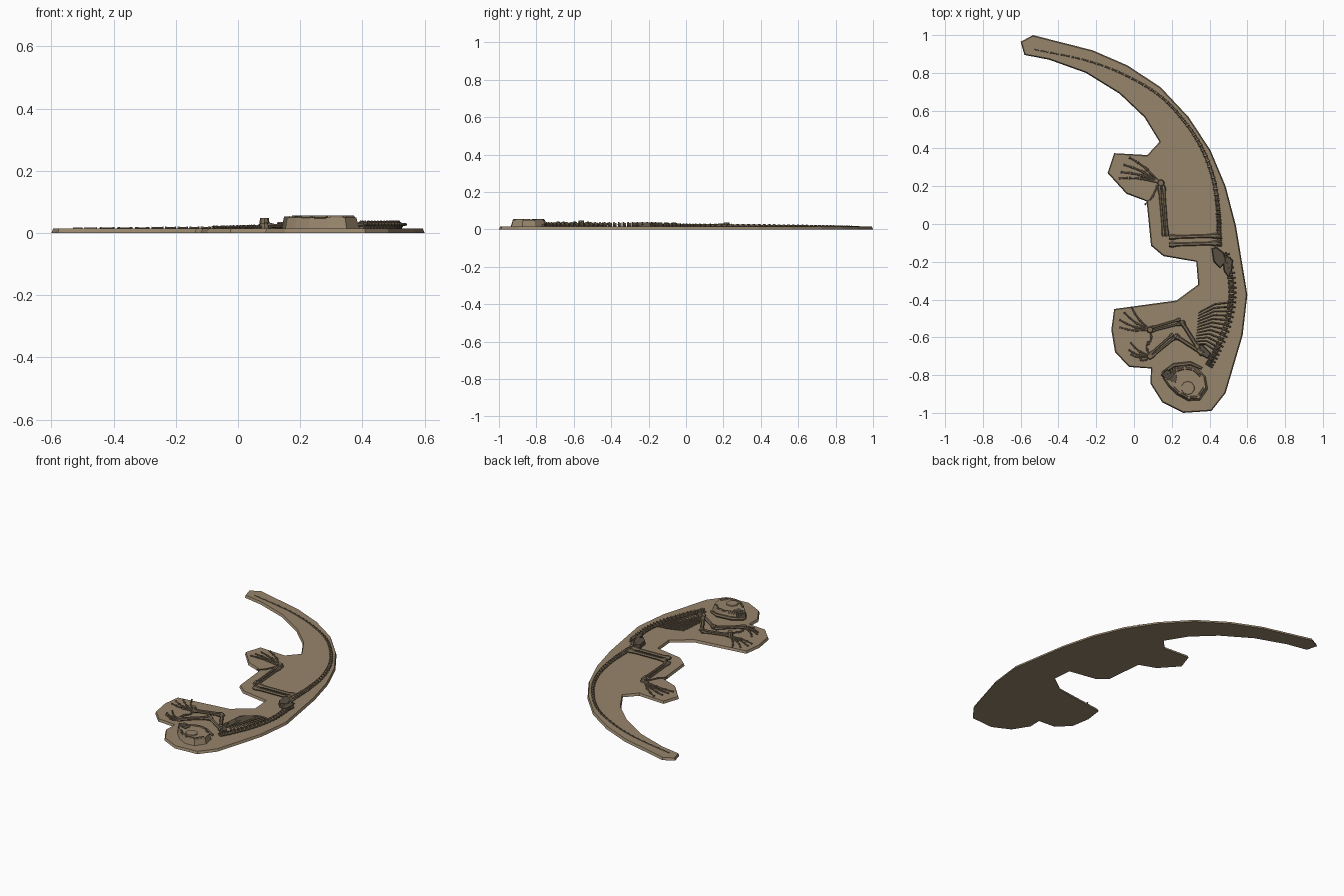
import bpy, bmesh, math
from mathutils import Vector

if "Cube" in bpy.data.objects:
    bpy.data.objects.remove(bpy.data.objects["Cube"])

TOP = 0.015


def material(name, rgb):
    m = bpy.data.materials.new(name)
    m.diffuse_color = (*rgb, 1)
    m.use_nodes = True
    m.node_tree.nodes["Principled BSDF"].inputs["Base Color"].default_value = m.diffuse_color
    return m


ROCK = material("rock", (0.31, 0.235, 0.15))
BONE = material("bone", (0.20, 0.15, 0.095))
DARK = material("dark_bone", (0.10, 0.08, 0.055))


def finish(bm, name, mat):
    bmesh.ops.recalc_face_normals(bm, faces=bm.faces)
    me = bpy.data.meshes.new(name)
    bm.to_mesh(me)
    bm.free()
    me.materials.append(mat)
    ob = bpy.data.objects.new(name, me)
    bpy.context.collection.objects.link(ob)
    return ob


def plate(bm, pts, z0, z1, inset=0.0):
    """Extruded outline whose top edge is pulled inward."""
    n = len(pts)
    p = [Vector(q) for q in pts]
    area = sum(p[i - 1].cross(p[i]) for i in range(n))
    s = 1 if area > 0 else -1
    low = [bm.verts.new((v.x, v.y, z0)) for v in p]
    high = []
    for i, v in enumerate(p):
        d1, d2 = (v - p[i - 1]).normalized(), (p[(i + 1) % n] - v).normalized()
        t = (d1 + d2).normalized()
        high.append(bm.verts.new((v.x - t.y * inset * s, v.y + t.x * inset * s, z1)))
    for i in range(n):
        j = (i + 1) % n
        bm.faces.new((low[i], low[j], high[j], high[i]))
    bm.faces.new(low[::-1])
    bm.faces.new(high)


def tube(bm, pts, radii, sides=6):
    """Faceted tube through 3D points, one radius per point."""
    pts = [Vector(q) for q in pts]
    rings = []
    for i, c in enumerate(pts):
        d = pts[min(i + 1, len(pts) - 1)] - pts[max(i - 1, 0)]
        side = Vector((-d.y, d.x, 0)).normalized()
        up = d.normalized().cross(side)
        rings.append([bm.verts.new(c + radii[i] * (side * math.cos(a) + up * math.sin(a)))
                      for a in (2 * math.pi * k / sides for k in range(sides))])
    for a, b in zip(rings, rings[1:]):
        for k in range(sides):
            j = (k + 1) % sides
            bm.faces.new((a[k], a[j], b[j], b[k]))
    bm.faces.new(rings[0])
    bm.faces.new(rings[-1])


def long_bone(bm, a, b, r, z=0.022, z2=None):
    """Limb bone with swollen ends."""
    a, b = Vector((*a, z)), Vector((*b, z if z2 is None else z2))
    tube(bm, [a.lerp(b, t) for t in (0, 0.06, 0.18, 0.82, 0.94, 1)],
         [r * k for k in (0.9, 1.35, 0.8, 0.8, 1.35, 0.9)])


def digit(bm, start, tip, bend=0.012, r=0.0055, parts=3):
    """Row of small finger bones along a gentle bend."""
    a, b = Vector(start), Vector(tip)
    n = Vector((-(b - a).y, (b - a).x)).normalized()
    at = lambda t: a.lerp(b, t) + n * bend * math.sin(math.pi * t)
    cuts = [0, 0.5, 0.76, 1] if parts == 3 else [0, 0.55, 1]
    for s, e in zip(cuts, cuts[1:]):
        long_bone(bm, at(s), at(e - 0.02), r * (1 - 0.3 * s), 0.019)


def spline(ctrl, t):
    """Catmull-Rom point, t from 0 to 1."""
    n = len(ctrl) - 1
    i = min(int(t * n), n - 1)
    u = t * n - i
    p0, p1, p2, p3 = (Vector(ctrl[min(max(i + k, 0), n)]) for k in (-1, 0, 1, 2))
    return 0.5 * (2 * p1 + (p2 - p0) * u + (2 * p0 - 5 * p1 + 4 * p2 - p3) * u * u
                  + (3 * p1 - p0 - 3 * p2 + p3) * u ** 3)


# Rock slab following the animal's outline
bm = bmesh.new()
plate(bm, [(-.60, .965), (-.535, 1), (-.22, .92), (-.035, .84), (.14, .725), (.29, .565),
           (.405, .39), (.485, .20), (.54, -.01), (.60, -.375), (.575, -.59), (.485, -.895),
           (.41, -.99), (.26, -1), (.15, -.945), (.087, -.845), (.09, -.765), (-.025, -.757),
           (-.10, -.68), (-.12, -.56), (-.105, -.45), (.225, -.405), (.34, -.32), (.33, -.20),
           (.155, -.17), (.09, -.115), (.067, .12), (-.04, .16), (-.14, .27), (-.105, .375),
           (.07, .365), (.135, .435), (.055, .565), (-.077, .69), (-.255, .80), (-.45, .87),
           (-.58, .895)], 0, TOP, 0.006)
finish(bm, "rock_slab", ROCK)

# Backbone with cross spines
back = [(.395, -.745), (.44, -.66), (.49, -.53), (.515, -.40), (.51, -.27), (.475, -.15)]
bm = bmesh.new()
N = 26
for i in range(N):
    a, b = spline(back, i / N), spline(back, (i + 0.75) / N)
    c, d = (a + b) / 2, (b - a).normalized()
    n = Vector((-d.y, d.x))
    tube(bm, [(*a, .023), (*c, .023), (*b, .023)], [.015, .010, .015])
    tube(bm, [(*(c + n * .016 - d * .004), .024), (*(c - n * .026 - d * .008), .028)], [.006, .004], 4)
    tube(bm, [(*c, .026), (*(c - d * .006), .039)], [.006, .004], 4)
finish(bm, "backbone", BONE)

# Tail vertebrae, thinning and lengthening to the tip
tail = [(.452, -.12), (.45, -.02), (.445, .08), (.42, .24), (.36, .40), (.265, .545),
        (.135, .68), (-.05, .79), (-.26, .868), (-.535, .925)]
bm = bmesh.new()
N = 50
for i in range(N):
    f = i / N
    a, b = spline(tail, f), spline(tail, f + 0.82 / N)
    r = .0145 * (1 - f) + .0035
    z = .021 - .006 * f
    tube(bm, [(*a, z), (*a.lerp(b, .25), z), (*a.lerp(b, .75), z), (*b, z)],
         [r, r * .65, r * .65, r])
    if i < 16:
        c = (a + b) / 2
        tube(bm, [(*c, z), (*c, z + .016 * (1 - f))], [.005, .003], 4)
finish(bm, "tail_vertebrae", BONE)

# Ribs sweeping toward the belly
bm = bmesh.new()
for i in range(12):
    f = i / 11
    a = spline(back, .18 + .40 * f)
    e = Vector((.305 + .035 * f, -.635 + .165 * f))
    e.x += .02 * (1 - f)
    m = a.lerp(e, .5) + Vector((0, .018))
    tube(bm, [(*a, .024), (*a.lerp(m, .6), .031), (*m, .029), (*e, .020)],
         [.005, .0055, .005, .004], 5)
finish(bm, "ribs", BONE)

# Shoulder blade and pelvis
bm = bmesh.new()
plate(bm, [(.32, -.65), (.36, -.635), (.41, -.685), (.39, -.715), (.345, -.69)], .01, .034, .006)
finish(bm, "shoulder_blade", DARK)
bm = bmesh.new()
plate(bm, [(.41, -.13), (.435, -.12), (.475, -.15), (.49, -.20), (.455, -.235), (.42, -.20)], .01, .038, .006)
plate(bm, [(.47, -.21), (.49, -.165), (.525, -.19), (.52, -.25), (.50, -.285), (.475, -.25)], .01, .036, .006)
finish(bm, "pelvis", DARK)

# Fore limbs: shoulder, elbow, wrist and digit tips
fore = [((.345, -.665), (.25, -.515), (.085, -.56),
         [(-.08, -.545), (-.08, -.505), (-.055, -.465), (-.015, -.435), (.075, -.64)]),
        ((.37, -.69), (.215, -.59), (.085, -.70),
         [(-.02, -.625), (-.03, -.665), (-.02, -.69), (.03, -.72), (.075, -.62)])]
for k, (sh, el, wr, tips) in enumerate(fore):
    bm = bmesh.new()
    long_bone(bm, sh, el, .013, .026)
    off = Vector((Vector(wr) - Vector(el)).yx).normalized() * .011
    off.x = -off.x
    for s in (1, -1):
        long_bone(bm, Vector(el) + off * s, Vector(wr) + off * s * .7, .008, .024)
    bmesh.ops.create_cone(bm, cap_ends=True, segments=8, radius1=.019, radius2=.014,
                          depth=.036 if k == 0 else .022)
    bmesh.ops.translate(bm, verts=bm.verts[-16:], vec=(*wr, .03 if k == 0 else .022))
    for t in tips:
        digit(bm, wr, t)
    finish(bm, f"fore_limb_{k + 1}", BONE)

# Hind limbs lying side by side, with a shared long foot
bm = bmesh.new()
for dy, r in ((-.062, .012), (-.102, .012)):
    long_bone(bm, (.445, dy), (.185, dy - .008), r, .023)
for dx in (.0, .022):
    long_bone(bm, (.158 + dx * .8, -.065), (.134 + dx, .205), .009, .022)
bmesh.ops.create_cone(bm, cap_ends=True, segments=8, radius1=.021, radius2=.015, depth=.026)
bmesh.ops.translate(bm, verts=bm.verts[-16:], vec=(.142, .217, .023))
for t in [(-.085, .24), (-.075, .275), (-.06, .315), (-.03, .355)]:
    digit(bm, (.135, .22), t, -.012, .0065)
digit(bm, (.125, .205), (.055, .10), .012, .005, 2)
finish(bm, "hind_limbs", BONE)

# Skull block with raised rim, eye ring, jaw and tooth bars
bm = bmesh.new()
outline = [(.15, -.815), (.215, -.755), (.27, -.742), (.325, -.752), (.38, -.805), (.392, -.875),
           (.35, -.935), (.285, -.938), (.225, -.905), (.18, -.86)]
plate(bm, outline, .01, .05, .012)
finish(bm, "skull", ROCK)
C = Vector((.285, -.845))
bm = bmesh.new()
for i in range(len(outline)):
    if i % 5 != 4:
        a, b = (C.lerp(Vector(outline[(i + k) % len(outline)]), .80) for k in (0, 1))
        tube(bm, [(*a, .05), (*a.lerp(b, .8), .05)], [.007, .007])
finish(bm, "skull_rim", BONE)
bm = bmesh.new()
bmesh.ops.create_cone(bm, cap_ends=True, segments=10, radius1=.040, radius2=.034, depth=.02)
bmesh.ops.translate(bm, verts=bm.verts, vec=(.285, -.868, .046))
finish(bm, "eye_socket", ROCK)
bm = bmesh.new()
plate(bm, [(.14, -.80), (.175, -.765), (.235, -.80), (.225, -.845), (.18, -.835)], .01, .053, .008)
finish(bm, "snout", DARK)
bm = bmesh.new()
tube(bm, [(.15, -.79, .02), (.21, -.748, .024), (.30, -.738, .024), (.36, -.765, .022)],
     [.008, .011, .011, .007])
for i in range(6):
    x = .165 + .014 * i
    tube(bm, [(x, -.80 + .004 * i, .05), (x - .004, -.775 + .004 * i, .046)], [.005, .002], 4)
finish(bm, "jaw_and_teeth", BONE)
